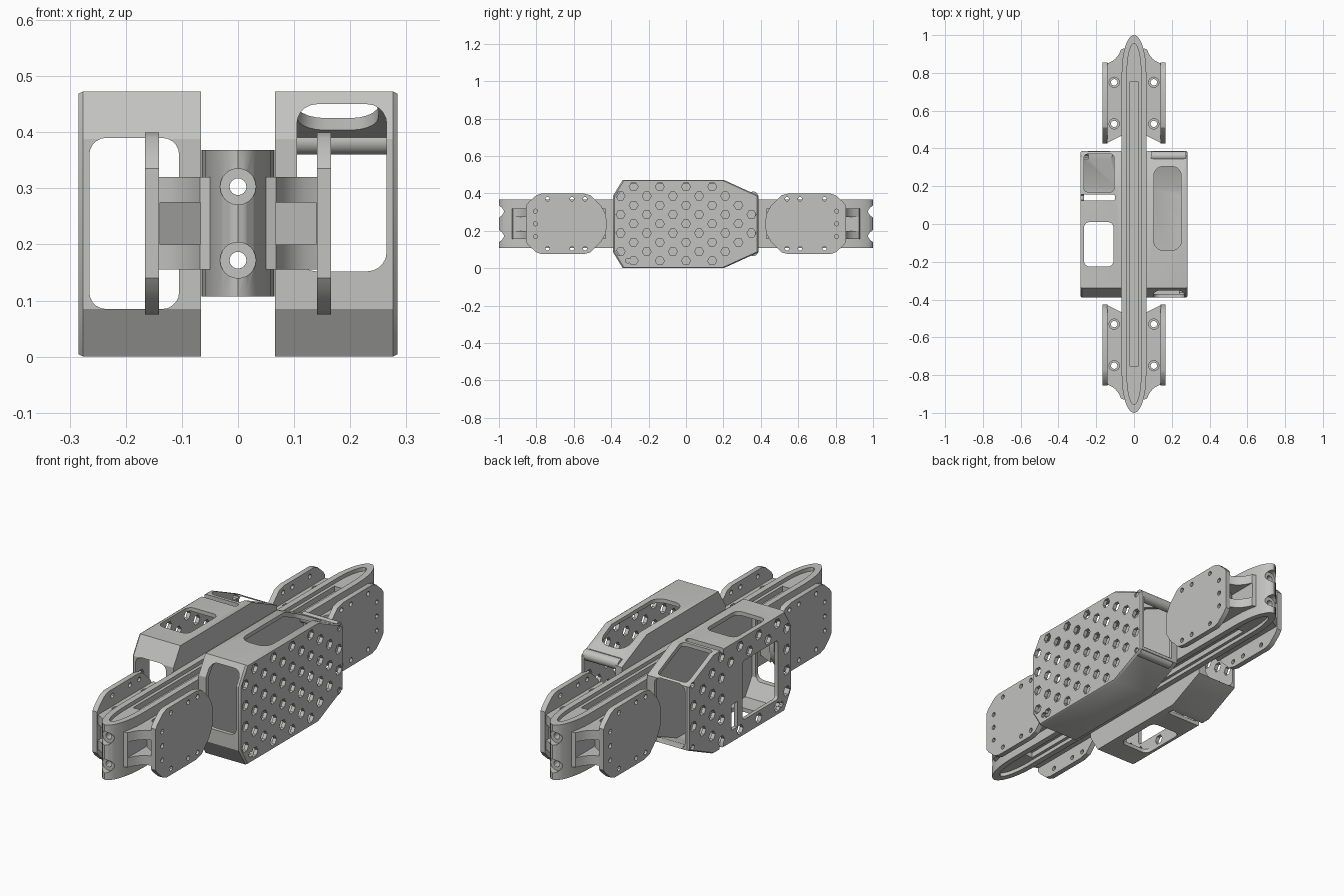
import bpy, bmesh, math

if "Cube" in bpy.data.objects:
    bpy.data.objects.remove(bpy.data.objects["Cube"])

grey = bpy.data.materials.new("light grey")
grey.diffuse_color = (0.54, 0.54, 0.53, 1)
grey.use_nodes = True
grey.node_tree.nodes["Principled BSDF"].inputs["Base Color"].default_value = grey.diffuse_color
ZC = 0.2375  # mid height of the whole assembly


def build(name, prisms):
    """Object from prisms (points, axis, low, high[, end scale, end depth])."""
    bm = bmesh.new()
    for pts, axis, lo, hi, *ch in prisms:
        place = {"x": lambda p, d: (d, p[0], p[1]),
                 "y": lambda p, d: (p[0], d, p[1]),
                 "z": lambda p, d: (p[0], p[1], d)}[axis]
        layers = [(pts, lo), (pts, hi)]
        if ch:  # chamfered high end
            s, depth = ch
            small = [(p[0] * s, ZC + (p[1] - ZC) * s) for p in pts]
            layers = [(pts, lo), (pts, hi - depth), (small, hi)]
        rings = [[bm.verts.new(place(p, d)) for p in q] for q, d in layers]
        n = len(pts)
        for a, b in zip(rings, rings[1:]):
            for i in range(n):
                bm.faces.new((a[i], a[(i + 1) % n], b[(i + 1) % n], b[i]))
        bm.faces.new(rings[0])
        bm.faces.new(rings[-1])
    bmesh.ops.recalc_face_normals(bm, faces=bm.faces)
    me = bpy.data.meshes.new(name)
    bm.to_mesh(me)
    bm.free()
    me.materials.append(grey)
    ob = bpy.data.objects.new(name, me)
    bpy.context.collection.objects.link(ob)
    return ob


def cut(ob, *prisms):
    """Subtract prisms that do not overlap each other."""
    cutter = build("cutter", prisms)
    cutter.hide_render = True
    m = ob.modifiers.new("cut", "BOOLEAN")
    m.operation, m.solver, m.object = "DIFFERENCE", "EXACT", cutter
    bpy.context.view_layer.objects.active = ob
    bpy.ops.object.modifier_apply(modifier=m.name)
    bpy.data.objects.remove(cutter)


def ring(cx, cy, r, n=16):
    return [(cx + r * math.cos(2 * math.pi * i / n),
             cy + r * math.sin(2 * math.pi * i / n)) for i in range(n)]


def rect(x0, x1, y0, y1):
    return [(x0, y0), (x1, y0), (x1, y1), (x0, y1)]


def rrect(x0, x1, y0, y1, r=0.03, n=5):
    out = []
    for cx, cy, a0 in ((x1 - r, y1 - r, 0), (x0 + r, y1 - r, 90),
                       (x0 + r, y0 + r, 180), (x1 - r, y0 + r, 270)):
        for i in range(n + 1):
            a = math.radians(a0 + 90 * i / n)
            out.append((cx + r * math.cos(a), cy + r * math.sin(a)))
    return out


def smooth(ob):
    bpy.ops.object.select_all(action="DESELECT")
    ob.select_set(True)
    bpy.context.view_layer.objects.active = ob
    bpy.ops.object.shade_smooth_by_angle(angle=math.radians(30))


def spindle(w, tip, start, n=14):
    """Long plan outline with a pointed arch at each end."""
    arch = [(w * math.cos(math.pi * i / n),
             start + (tip - start) * math.sin(math.pi * i / n)) for i in range(n + 1)]
    return arch + [(-x, -y) for x, y in arch]


# Central spine with channels, slots and lengthwise bores
spine = build("spine", [(spindle(0.065, 1.0, 0.8), "z", 0.107, 0.368)])
channel, slot = spindle(0.037, 0.955, 0.8), rect(-0.022, 0.022, -0.755, 0.755)
cut(spine, (channel, "z", 0.35, 0.5), (channel, "z", 0.0, 0.125))
cut(spine, (slot, "z", 0.325, 0.5), (slot, "z", 0.0, 0.15))
cut(spine, *[(ring(0, z, 0.015), "y", -1.1, 1.1) for z in (0.172, 0.303)])
for s in (-1, 1):
    lo, hi = sorted((s * 0.97, s * 1.1))
    cut(spine, *[(ring(0, z, 0.032, 24), "y", lo, hi) for z in (0.172, 0.303)])
smooth(spine)

# Brackets and end plates, one set per corner
bracket = [(0.05, 0.465), (0.07, 0.465), (0.142, 0.43), (0.142, 0.85), (0.118, 0.86),
           (0.098, 0.875), (0.081, 0.897), (0.068, 0.925), (0.05, 0.93)]
pocket = [(0.067, 0.78), (0.139, 0.83), (0.139, 1.0), (0.067, 1.0)]
plate = [(0.855, 0.14), (0.855, 0.335), (0.84, 0.355), (0.80, 0.39), (0.77, 0.4),
         (0.55, 0.4), (0.51, 0.39), (0.455, 0.335), (0.432, 0.295), (0.425, 0.26),
         (0.425, 0.215), (0.432, 0.18), (0.455, 0.14), (0.51, 0.085), (0.55, 0.075),
         (0.77, 0.075), (0.80, 0.085), (0.84, 0.12)]
screws = [(0.805, z) for z in (0.17, ZC, 0.305)]
screws += [(y, z) for y in (0.54, 0.61, 0.74) for z in (0.105, 0.37)]
for sx, side in ((-1, "left"), (1, "right")):
    for sy, end in ((-1, "front"), (1, "back")):
        def plan(pts):
            return [(x * sx, y * sy) for x, y in pts]
        ob = build(f"bracket_{end}_{side}", [(plan(bracket), "z", 0.155, 0.32)])
        cut(ob, (plan(pocket), "z", 0.2, 0.275))
        cut(ob, *[(ring(sx * 0.105, sy * y, 0.017), "z", 0, 0.5) for y in (0.53, 0.75)])
        cut(ob, *[(ring(sx * 0.105, sy * y, 0.027), "z", 0.31, 0.5) for y in (0.53, 0.75)])
        smooth(ob)
        lo, hi = sorted((sx * 0.141, sx * 0.166))
        ob = build(f"end_plate_{end}_{side}",
                   [([(y * sy, z) for y, z in plate], "x", lo, hi)])
        cut(ob, *[(ring(y * sy, z, 0.011, 12), "x", lo - 0.1, hi + 0.1) for y, z in screws])
        smooth(ob)

# Hollow side housings sharing one eight-sided profile
profile = [(-0.39, 0.085), (-0.338, 0.0), (0.2, 0.0), (0.387, 0.085),
           (0.387, 0.388), (0.2, 0.473), (-0.338, 0.473), (-0.39, 0.388)]
inner = [(y * 0.952, ZC + (z - ZC) * 0.92) for y, z in profile]


def inside(y, z, margin):
    n = len(profile)
    for (ya, za), (yb, zb) in zip(profile, profile[1:] + profile[:1]):
        d = ((yb - ya) * (z - za) - (zb - za) * (y - ya)) / math.hypot(yb - ya, zb - za)
        if d < margin:
            return False
    return True


# Staggered six-sided vents
vents = [(c * 0.07, ZC + r * 0.0495) for c in range(-5, 6) for r in range(-4, 5)
         if (c + r) % 2 == 0 and inside(c * 0.07, ZC + r * 0.0495, 0.032)]
ears = [(0.355, 0.385), (0.355, 0.09), (-0.31, 0.04)]


def housing(name, sx, holes):
    ob = build(name, [(profile, "x", 0.066, 0.284, 0.982, 0.008)])
    cut(ob, (inner, "x", 0.086, 0.266))
    cut(ob, *[(ring(y, z, 0.024, 6), "x", 0.24, 0.4) for y, z in holes])
    cut(ob, *[(ring(y, z, 0.013, 10), "x", 0.24, 0.4) for y, z in ears])
    if sx < 0:
        for v in ob.data.vertices:
            v.co.x *= -1
        ob.data.flip_normals()
    return ob


right = housing("right_housing", 1, vents)
cut(right, (rrect(0.105, 0.265, 0.152, 0.45, 0.035), "y", -0.6, -0.3))   # front window
cut(right, (rect(0.1, 0.266, 0.1, 0.5), "y", 0.345, 0.6))                # back opening
cut(right, (rrect(0.105, 0.25, -0.14, 0.305, 0.05), "z", 0.3, 0.6))      # top window
smooth(right)

# Round bars across the back opening
bars = build("back_bars", [(ring(0.36, z, 0.025, 24), "x", 0.09, 0.276)
                           for z in (0.385, 0.09)])
smooth(bars)


def clear(y, z):
    return not (-0.32 < y < 0.1 and 0.04 < z < 0.38)


left = housing("left_housing", -1, [v for v in vents if clear(*v)])
cut(left, (rrect(-0.265, -0.105, 0.085, 0.39), "y", -0.6, 0.6))          # end windows
cut(left, (rrect(-0.265, -0.108, -0.225, 0.01), "z", -0.1, 0.6))         # through window
cut(left, (rrect(-0.265, -0.105, 0.17, 0.37, 0.02), "z", 0.3, 0.6))      # back top window
cut(left, (rrect(-0.29, -0.1, 0.125, 0.155, 0.01), "z", 0.435, 0.6),     # strap slots
    (rrect(-0.29, -0.1, 0.125, 0.155, 0.01), "z", -0.1, 0.04))
cut(left, (rrect(-0.285, -0.02, 0.075, 0.355, 0.015), "x", -0.4, -0.25),  # side opening
    (rect(0.02, 0.065, 0.06, 0.18), "x", -0.4, -0.25))
smooth(left)
